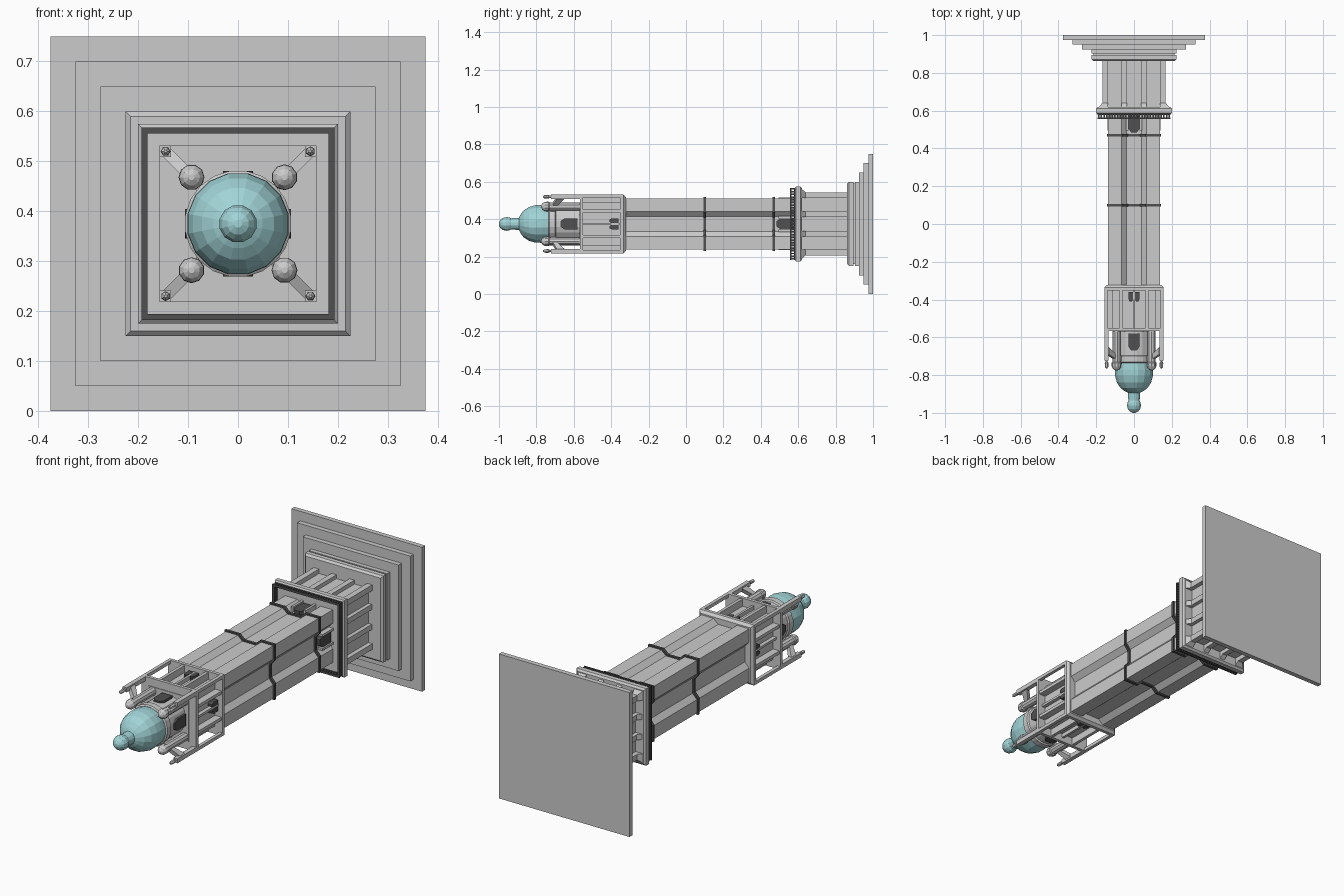
import bpy, bmesh, math
from mathutils import Matrix, Vector

if "Cube" in bpy.data.objects:
    bpy.data.objects.remove(bpy.data.objects["Cube"])

CZ = 0.375  # height of the long axis


def material(name, col):
    m = bpy.data.materials.new(name)
    m.diffuse_color = (*col, 1)
    m.use_nodes = True
    m.node_tree.nodes["Principled BSDF"].inputs["Base Color"].default_value = m.diffuse_color
    return m


TEAL = material("verdigris", (0.36, 0.66, 0.68))
DARK = material("dark_grey", (0.08, 0.08, 0.08))


def finish(name, bm, mat=None):
    bmesh.ops.recalc_face_normals(bm, faces=bm.faces)
    bmesh.ops.translate(bm, verts=bm.verts, vec=(0, 0, CZ))
    me = bpy.data.meshes.new(name)
    bm.to_mesh(me)
    bm.free()
    ob = bpy.data.objects.new(name, me)
    bpy.context.collection.objects.link(ob)
    if mat:
        me.materials.append(mat)
    return ob


def loft(bm, rings):
    vs = [[bm.verts.new(p) for p in r] for r in rings]
    n = len(vs[0])
    for a, b in zip(vs, vs[1:]):
        for i in range(n):
            bm.faces.new((a[i], a[(i + 1) % n], b[(i + 1) % n], b[i]))
    bm.faces.new(vs[0])
    bm.faces.new(vs[-1])


def box(bm, x0, x1, y0, y1, z0, z1):
    loft(bm, [[(x0, y, z0), (x1, y, z0), (x1, y, z1), (x0, y, z1)] for y in (y0, y1)])


def around(bm):
    """Repeat everything on the four sides of the tower."""
    geom = bm.verts[:] + bm.edges[:] + bm.faces[:]
    for k in (1, 2, 3):
        d = bmesh.ops.duplicate(bm, geom=geom)["geom"]
        bmesh.ops.rotate(bm, verts=[v for v in d if isinstance(v, bmesh.types.BMVert)],
                         matrix=Matrix.Rotation(k * math.pi / 2, 3, 'Y'))


def square(name, steps, mat=None):
    """Square section through (y, half width) steps."""
    bm = bmesh.new()
    loft(bm, [[(-h, y, -h), (h, y, -h), (h, y, h), (-h, y, h)] for y, h in steps])
    return finish(name, bm, mat)


def frame(bm, y0, y1, outer, inner):
    box(bm, -outer, inner, y0, y1, inner, outer)


def lathe(bm, prof, n, x=0, z=0):
    loft(bm, [[(x + r * math.cos(2 * math.pi * (i + .5) / n), y,
                z + r * math.sin(2 * math.pi * (i + .5) / n)) for i in range(n)] for y, r in prof])


def fluted(o=0.0):
    """Square section with a sloped channel down each face."""
    h, d = 0.137 + o, 0.113 + o
    side = [(-h, h), (-.067 + o, h), (-.04 + o, d), (.04 - o, d), (.067 - o, h)]
    pts = []
    for k in range(4):
        c, s = round(math.cos(k * math.pi / 2)), round(math.sin(k * math.pi / 2))
        pts += [(x * c + z * s, -x * s + z * c) for x, z in side]
    return pts


def shaft(name, y0, y1, o=0.0, mat=None):
    bm = bmesh.new()
    loft(bm, [[(x, y, z) for x, z in fluted(o)] for y in (y0, y1)])
    return finish(name, bm, mat)


def window(bm, ya, yb, w, z0, z1, x=0):
    """Pointed window, sill at ya and point at yb."""
    m = yb + (ya - yb) * 0.25
    out = [(x - w, ya), (x + w, ya), (x + w, m), (x + w * .5, yb), (x - w * .5, yb), (x - w, m)]
    loft(bm, [[(px, py, z) for px, py in out] for z in (z0, z1)])


# stepped base
for i, (y0, y1, h) in enumerate([(.975, 1, .375), (.95, .975, .325), (.925, .95, .275)]):
    square(f"base_step_{i + 1}", [(y0, h), (y1, h)])
square("plinth", [(.862, .215), (.872, .225), (.895, .225), (.895, .215), (.903, .215),
                  (.903, .225), (.925, .225)])

# pedestal with ribs, corner posts and brackets
square("pedestal", [(.6, .145), (.87, .145)])
bm = bmesh.new()
for s in (-1, 1):
    x = s * .052
    box(bm, x - .014, x + .014, .64, .87, .14, .165)
    loft(bm, [[(x - .014, y, .14), (x + .014, y, .14), (x + .014, y, h), (x - .014, y, h)]
              for y, h in ((.61, .19), (.64, .165))])
box(bm, .138, .168, .6, .87, .138, .168)
loft(bm, [[(.138, y, .138), (h, y, .138), (h, y, h), (.138, y, h)]
          for y, h in ((.61, .195), (.64, .168))])
around(bm)
finish("pedestal_ribs", bm)

# balcony and railing
square("balcony", [(.582, .193), (.588, .2), (.612, .2), (.62, .19)])
bm = bmesh.new()
frame(bm, .556, .563, .193, .181)
frame(bm, .577, .584, .193, .181)
for i in range(26):
    x = -.187 + i * .374 / 26
    box(bm, x - .004, x + .004, .56, .58, .183, .191)
around(bm)
finish("balcony_railing", bm, DARK)

# shaft and bands
shaft("shaft", -.335, .6)
for i, y in enumerate((.1, .47)):
    shaft(f"shaft_band_{i + 1}", y - .007, y + .007, .007, DARK)

# doors at the balcony
bm = bmesh.new()
window(bm, .575, .485, .03, .11, .132)
around(bm)
finish("doors", bm, DARK)
bm = bmesh.new()
for s in (-1, 1):
    box(bm, s * .036 - .006, s * .036 + .006, .495, .59, .11, .14)
around(bm)
finish("door_jambs", bm)

# belfry cage
square("belfry_core", [(-.57, .115), (-.33, .115)])
square("belfry_sill", [(-.352, .157), (-.335, .157), (-.322, .144)])
square("belfry_roof", [(-.567, .157), (-.55, .157)])
bm = bmesh.new()
box(bm, .14, .157, -.56, -.34, .14, .157)
for s in (-1, 1):
    box(bm, s * .068 - .008, s * .068 + .008, -.56, -.34, .11, .152)
box(bm, -.006, .006, -.56, -.34, .11, .135)
around(bm)
finish("belfry_posts", bm)
bm = bmesh.new()
for s in (-1, 1):
    window(bm, -.36, -.41, .012, .11, .137, s * .017)
around(bm)
finish("belfry_windows", bm, DARK)

# lantern drum with windows
bm = bmesh.new()
lathe(bm, [(-.735, .1), (-.73, .107), (-.7, .107), (-.695, .1), (-.56, .1)], 20)
finish("lantern_drum", bm)
bm = bmesh.new()
window(bm, -.58, -.67, .03, .08, .106)
around(bm)
finish("lantern_windows", bm, DARK)

# round turrets, pinnacles and flying buttresses
bm = bmesh.new()
lathe(bm, [(-.775, .006), (-.768, .017), (-.755, .025), (-.735, .026), (-.73, .022),
           (-.56, .022)], 10, .093, .093)
around(bm)
finish("turrets", bm)
bm = bmesh.new()
lathe(bm, [(-.765, .003), (-.757, .009), (-.735, .01), (-.73, .006), (-.715, .006)], 6, .145, .145)
box(bm, .134, .157, -.722, -.56, .134, .157)
d, p = Vector((1, 0, 1)).normalized(), Vector((1, 0, -1)).normalized() * .011
loft(bm, [[d * r + Vector((0, y0, 0)) + p, d * r + Vector((0, y0, 0)) - p,
           d * r + Vector((0, y1, 0)) - p, d * r + Vector((0, y1, 0)) + p]
          for r, y0, y1 in ((.09, -.73, -.70), (.145, -.715, -.69), (.2, -.69, -.65))])
around(bm)
finish("pinnacles_and_buttresses", bm)

# dome with ribs and spire
bm = bmesh.new()
lathe(bm, [(-.895, .03), (-.885, .05), (-.868, .073), (-.84, .092), (-.805, .102),
           (-.77, .103), (-.74, .1), (-.715, .096)], 16)
finish("dome", bm, TEAL)
bm = bmesh.new()
lathe(bm, [(-1, .008), (-.993, .022), (-.98, .033), (-.962, .038), (-.945, .036),
           (-.935, .031), (-.88, .034)], 12)
finish("spire", bm, TEAL)
